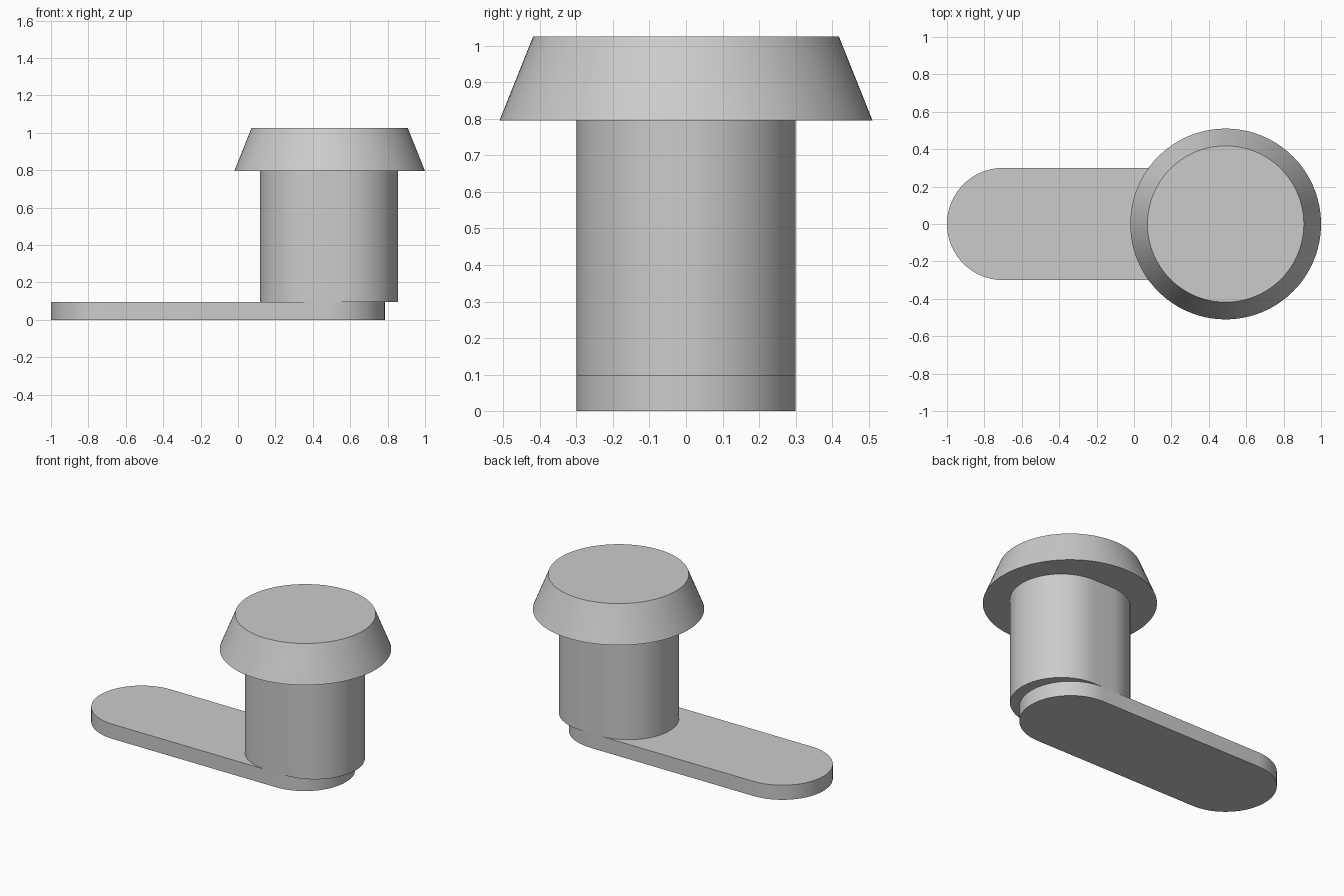
import bpy
import bmesh
from math import cos, sin, pi, radians

cube = bpy.data.objects.get("Cube")
if cube:
    bpy.data.objects.remove(cube, do_unlink=True)

GREY = (0.6, 0.6, 0.6, 1)
grey = bpy.data.materials.new("plain grey")
grey.use_nodes = True
grey.diffuse_color = GREY
grey.node_tree.nodes["Principled BSDF"].inputs["Base Color"].default_value = GREY


def slot_outline(left, right, radius, steps=32):
    """Outline of a slot whose round ends are centred at x = left and x = right."""
    points = []
    for centre, start in ((right, -pi / 2), (left, pi / 2)):
        for i in range(steps + 1):
            a = start + pi * i / steps
            points.append((centre + radius * cos(a), radius * sin(a)))
    return points


def finish(obj, name):
    obj.name = obj.data.name = name
    obj.data.materials.append(grey)
    bpy.ops.object.select_all(action="DESELECT")
    obj.select_set(True)
    bpy.context.view_layer.objects.active = obj
    bpy.ops.object.shade_smooth_by_angle(angle=radians(30))


def slot_prism(name, left, right, radius, bottom, top):
    bm = bmesh.new()
    face = bm.faces.new([bm.verts.new((x, y, bottom))
                         for x, y in slot_outline(left, right, radius)])
    result = bmesh.ops.extrude_face_region(bm, geom=[face])
    verts = [v for v in result["geom"] if isinstance(v, bmesh.types.BMVert)]
    bmesh.ops.translate(bm, vec=(0, 0, top - bottom), verts=verts)
    bmesh.ops.recalc_face_normals(bm, faces=bm.faces)
    mesh = bpy.data.meshes.new(name)
    bm.to_mesh(mesh)
    bm.free()
    obj = bpy.data.objects.new(name, mesh)
    bpy.context.collection.objects.link(obj)
    finish(obj, name)


# Flat arm with round ends, and the upright post standing on its end
slot_prism("base_arm", -0.7, 0.485, 0.3, 0, 0.096)
slot_prism("post", 0.417, 0.556, 0.3, 0.096, 0.795)

# Tapered round cap
bpy.ops.mesh.primitive_cone_add(vertices=96, radius1=0.51, radius2=0.418,
                                depth=0.23, location=(0.49, 0, 0.91))
finish(bpy.context.object, "cap")
